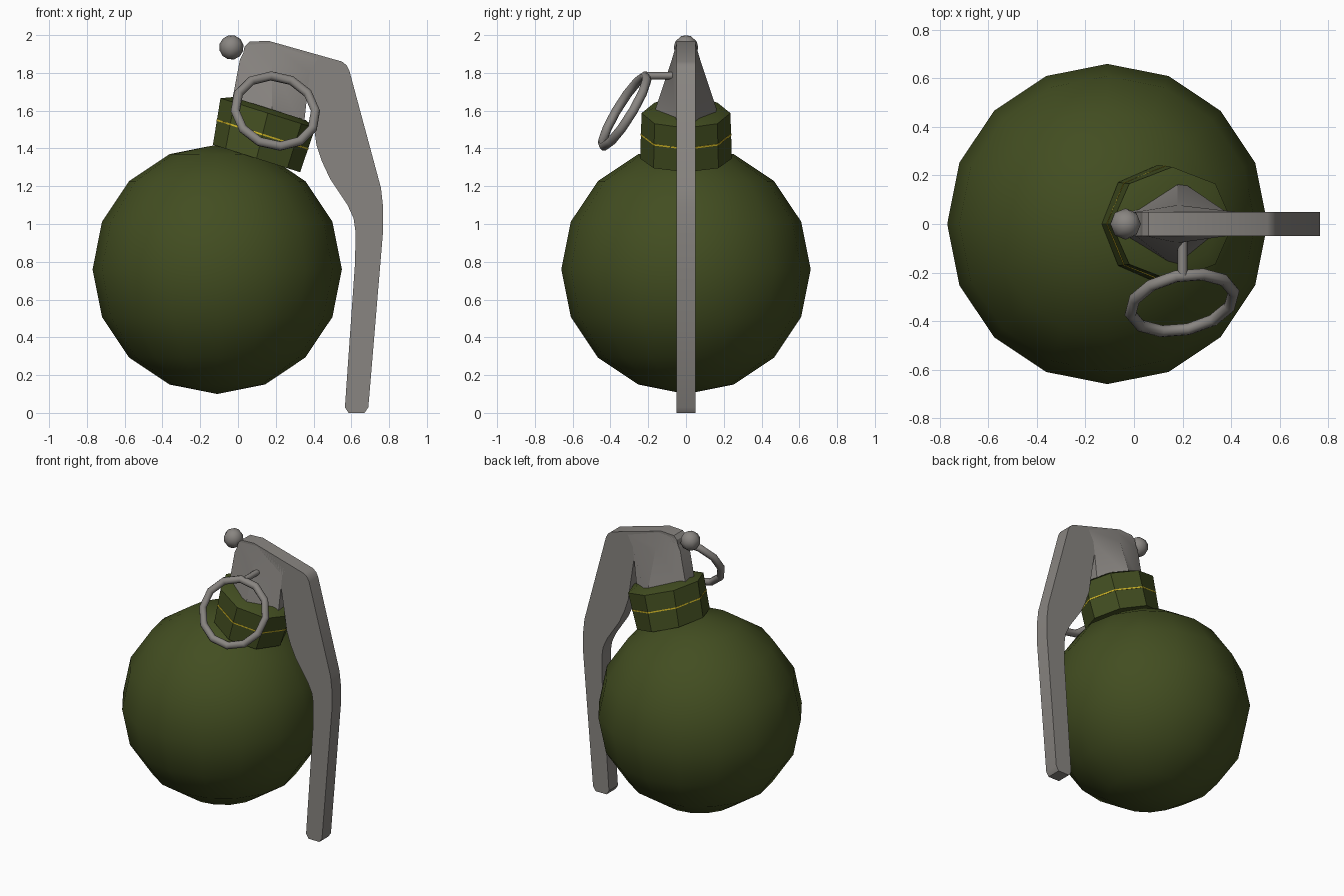
import bpy, bmesh
from math import sin, cos, pi, radians
from mathutils import Matrix, Vector

if "Cube" in bpy.data.objects:
    bpy.data.objects.remove(bpy.data.objects["Cube"])


def material(name, rgb):
    m = bpy.data.materials.new(name)
    m.diffuse_color = (*rgb, 1)
    m.use_nodes = True
    m.node_tree.nodes["Principled BSDF"].inputs["Base Color"].default_value = m.diffuse_color
    return m


GREEN = material("olive_paint", (0.055, 0.075, 0.015))
METAL = material("dull_metal", (0.25, 0.235, 0.22))
YELLOW = material("yellow_paint", (0.65, 0.48, 0.02))


def finish(name, bm, mat, angle=30):
    bmesh.ops.recalc_face_normals(bm, faces=bm.faces)
    me = bpy.data.meshes.new(name)
    bm.to_mesh(me)
    bm.free()
    ob = bpy.data.objects.new(name, me)
    bpy.context.collection.objects.link(ob)
    me.materials.append(mat)
    bpy.ops.object.select_all(action='DESELECT')
    ob.select_set(True)
    bpy.context.view_layer.objects.active = ob
    bpy.ops.object.shade_smooth_by_angle(angle=radians(angle))
    return ob


def loft(name, rings, mat, angle=30, closed=False):
    """Skin a list of point rings; cap the ends, or join last ring to first."""
    bm = bmesh.new()
    vs = [[bm.verts.new(p) for p in r] for r in rings]
    n = len(vs[0])
    pairs = list(zip(vs, vs[1:])) + ([(vs[-1], vs[0])] if closed else [])
    for a, b in pairs:
        for i in range(n):
            j = (i + 1) % n
            bm.faces.new((a[i], a[j], b[j], b[i]))
    if not closed:
        bm.faces.new(vs[0])
        bm.faces.new(vs[-1])
    return finish(name, bm, mat, angle)


def ball(name, loc, r, seg, rings, tilt=0):
    bm = bmesh.new()
    m = Matrix.Translation(loc) @ Matrix.Rotation(tilt, 4, 'Y')
    bmesh.ops.create_uvsphere(bm, u_segments=seg, v_segments=rings, radius=r, matrix=m)
    return bm


# Round body
finish("body", ball("body", (-0.11, 0, 0.76), 0.66, 16, 8), GREEN, 60)

# Tilted octagonal neck
TILT = radians(17.5)


def neck_ring(t, grow=0.0, lift=0.0):
    cx, cz = 0.098 + 0.06 * t + lift * sin(TILT), 1.347 + 0.24 * t + lift * cos(TILT)
    rx, ry = 0.242 + 0.021 * t + grow, 0.243 - 0.008 * t + grow
    return [(cx + rx * cos(a) * cos(TILT), ry * sin(a), cz - rx * cos(a) * sin(TILT))
            for a in (i * pi / 4 for i in range(8))]


loft("neck", [neck_ring(0), neck_ring(1), neck_ring(1, -0.06, 0.025)], GREEN, 30)

# Thin painted stripe around the neck
loft("neck_stripe", [neck_ring(0.51, -0.01), neck_ring(0.51, 0.002),
                     neck_ring(0.545, 0.002), neck_ring(0.545, -0.01)], YELLOW, 30, True)

# Fuse housing: thin at the top, widening to a diamond in the neck
def hexagon(rear, mid, front, w):
    pts = [(rear, 0.05), (mid, w), (front, 0.05)]
    return ([(p[0], y, p[1]) for p, y in pts]
            + [(p[0], -y, p[1]) for p, y in reversed(pts)])


loft("fuse_housing", [
    hexagon((-0.045, 1.58), (0.18, 1.54), (0.345, 1.49), 0.185),
    hexagon((0.01, 1.87), (0.18, 1.86), (0.38, 1.80), 0.078),
    hexagon((0.05, 1.95), (0.18, 1.955), (0.42, 1.875), 0.05)], METAL, 40)

# Safety lever: side profile extruded across y
profile = [(0.02, 1.87), (0.035, 1.94), (0.06, 1.965), (0.16, 1.97), (0.55, 1.86),
           (0.575, 1.84), (0.59, 1.81), (0.757, 1.19), (0.767, 1.10), (0.767, 0.95),
           (0.69, 0.03), (0.67, 0.0), (0.585, 0.0), (0.566, 0.03), (0.62, 0.80),
           (0.622, 0.96), (0.612, 1.03), (0.58, 1.10), (0.487, 1.24), (0.445, 1.33),
           (0.415, 1.42), (0.395, 1.56), (0.37, 1.72), (0.30, 1.80), (0.015, 1.80)]
loft("safety_lever", [[(x, y, z) for x, z in profile] for y in (-0.05, 0.05)], METAL)

# Small knob behind the lever
finish("knob", ball("knob", (-0.035, 0, 1.935), 0.065, 8, 6, radians(17)), METAL, 60)

# Pin sticking out of the housing
loft("pin", [[(0.2 + 0.02 * cos(i * pi / 4), y, 1.785 + 0.02 * sin(i * pi / 4))
              for i in range(8)] for y in (-0.215, -0.04)], METAL, 60)

# Pull ring hanging from the pin
down = Vector((0.05, -0.22, -0.375)).normalized()
side = Vector((1, 0.21, 0))
side = (side - down * side.dot(down)).normalized()
normal = side.cross(down)
centre = Vector((0.198, -0.325, 1.598))
rings = []
for i in range(12):
    a = i * pi / 6
    d = side * cos(a) + down * sin(a)
    rings.append([centre + d * (0.217 + 0.025 * cos(b)) + normal * (0.025 * sin(b))
                  for b in (k * pi / 4 for k in range(8))])
loft("pull_ring", rings, METAL, 60, True)
